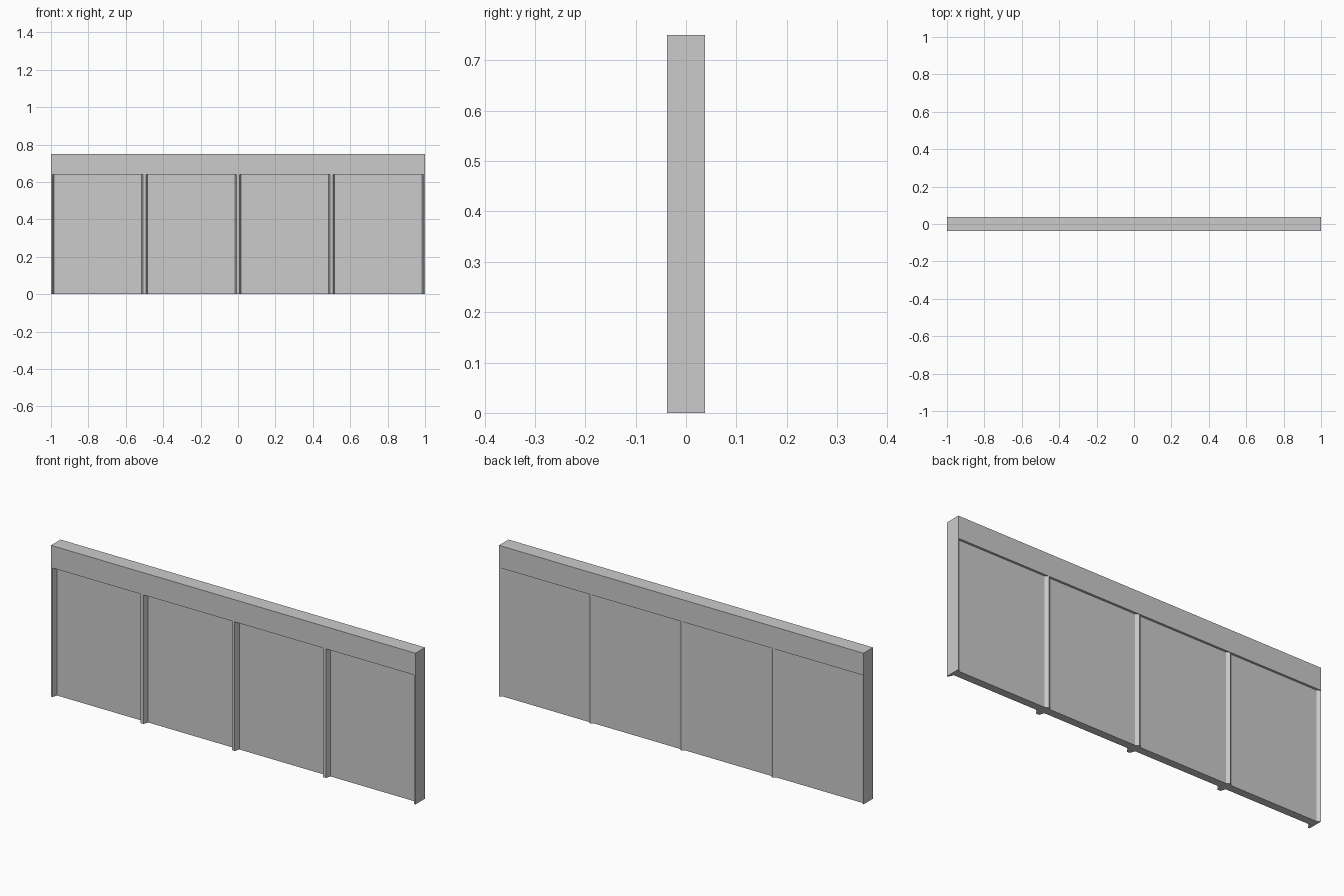
import bpy
import bmesh

cube = bpy.data.objects.get("Cube")
if cube:
    bpy.data.objects.remove(cube, do_unlink=True)

HALF_LENGTH, HALF_DEPTH = 1.0, 0.0375
TOP, BEAM_BOTTOM = 0.75, 0.64
PANEL_FRONT, PANEL_BACK = -0.0125, 0.0265
POST_HALF, POST_FLAT = 0.016, 0.008

concrete = bpy.data.materials.new("plain_grey")
concrete.use_nodes = True
grey = (0.6, 0.6, 0.6, 1)
concrete.diffuse_color = grey
concrete.node_tree.nodes["Principled BSDF"].inputs["Base Color"].default_value = grey


def prism(name, outline, z0, z1):
    """Extrude a flat outline in x and y upward from z0 to z1."""
    bm = bmesh.new()
    face = bm.faces.new([bm.verts.new((x, y, z0)) for x, y in outline])
    grown = bmesh.ops.extrude_face_region(bm, geom=[face])
    for v in grown["geom"]:
        if isinstance(v, bmesh.types.BMVert):
            v.co.z = z1
    bmesh.ops.recalc_face_normals(bm, faces=bm.faces[:])
    mesh = bpy.data.meshes.new(name)
    bm.to_mesh(mesh)
    bm.free()
    mesh.materials.append(concrete)
    obj = bpy.data.objects.new(name, mesh)
    bpy.context.collection.objects.link(obj)
    return obj


def slab(name, x0, x1, y0, y1, z0, z1):
    return prism(name, [(x0, y0), (x1, y0), (x1, y1), (x0, y1)], z0, z1)


# Top beam along the whole wall
slab("top_beam", -HALF_LENGTH, HALF_LENGTH, -HALF_DEPTH, HALF_DEPTH, BEAM_BOTTOM, TOP)

# Four recessed wall panels between the post centres
post_centres = [-1, -0.5, 0, 0.5, 1]
for i, (left, right) in enumerate(zip(post_centres, post_centres[1:])):
    slab(f"wall_panel_{i + 1}", left, right, PANEL_FRONT, PANEL_BACK, 0, BEAM_BOTTOM)

# Half of the post section: flat-nosed rib in front, ridge at the back
half_section = [
    (0, -HALF_DEPTH), (POST_FLAT, -HALF_DEPTH), (POST_HALF, PANEL_FRONT),
    (POST_HALF, PANEL_BACK), (0, HALF_DEPTH),
]
mirrored = [(-x, y) for x, y in reversed(half_section)]

# Full posts inside the wall, half posts at its ends
for i, centre in enumerate(post_centres):
    if centre == -1:
        section = half_section
    elif centre == 1:
        section = mirrored
    else:
        section = half_section + mirrored[1:-1]
    prism(f"post_{i + 1}", [(centre + x, y) for x, y in section], 0, BEAM_BOTTOM)
